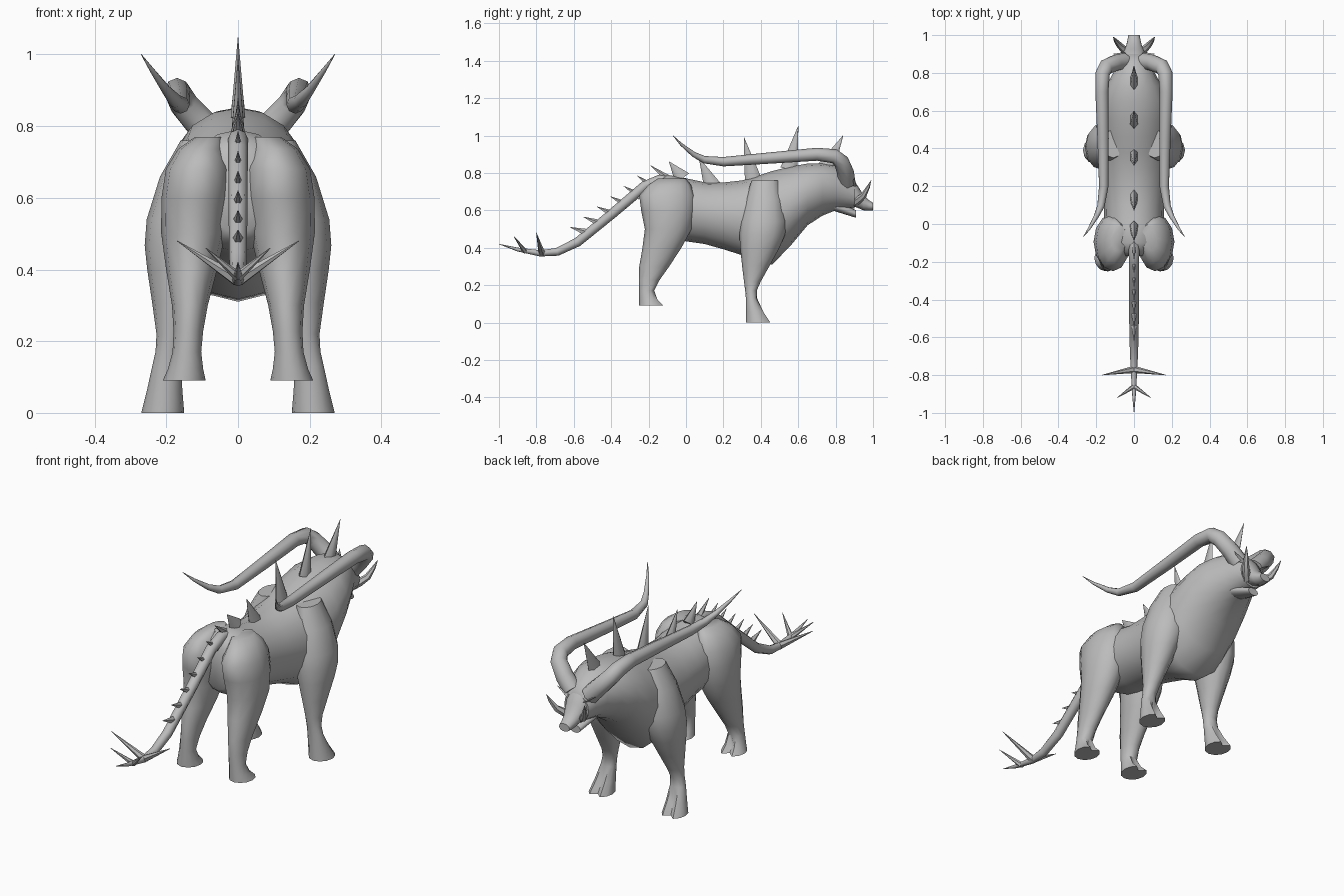
import bpy, bmesh, math
from mathutils import Vector

cube = bpy.data.objects.get("Cube")
if cube:
    bpy.data.objects.remove(cube, do_unlink=True)

grey = (.5, .5, .5, 1)
hide = bpy.data.materials.new("grey hide")
hide.use_nodes = True
hide.diffuse_color = grey
hide.node_tree.nodes["Principled BSDF"].inputs["Base Color"].default_value = grey


def smooth(keys):
    """Pass a spline through key tuples, adding one midpoint between each pair."""
    keys = [Vector(key) for key in keys]
    last = len(keys) - 1
    result = []
    for i in range(last):
        before, start, end, after = (keys[max(0, min(last, i + k))] for k in (-1, 0, 1, 2))
        result += [start, (start + end) * 9 / 16 - (before + after) / 16]
    return result + [keys[last]]


def circle(sides):
    angles = [math.tau * i / sides for i in range(sides)]
    return [(math.sin(a), math.cos(a)) for a in angles]


def loft(name, rings, mirrored=False):
    """Skin equal-sized rings of points, cap both ends."""
    bm = bmesh.new()
    loops = [[bm.verts.new(point) for point in ring] for ring in rings]
    for lower, upper in zip(loops, loops[1:]):
        for i in range(len(lower)):
            bm.faces.new((lower[i - 1], lower[i], upper[i], upper[i - 1]))
    bm.faces.new(loops[0])
    bm.faces.new(loops[-1])
    bmesh.ops.recalc_face_normals(bm, faces=bm.faces)
    mesh = bpy.data.meshes.new(name)
    bm.to_mesh(mesh)
    bm.free()
    mesh.materials.append(hide)
    obj = bpy.data.objects.new(name, mesh)
    bpy.context.collection.objects.link(obj)
    if mirrored:
        mirror = obj.modifiers.new("mirror", "MIRROR")
        mirror.use_mirror_merge = False
    bpy.ops.object.select_all(action="DESELECT")
    obj.select_set(True)
    bpy.context.view_layer.objects.active = obj
    bpy.ops.object.shade_smooth_by_angle(angle=math.radians(50))


def trunk(name, keys):
    """Rings across y from keys of (y, underside, topside, half width)."""
    rings = []
    for y, under, top, width in smooth(keys):
        middle, height = (top + under) / 2, (top - under) / 2
        rings.append([(width * s, y, middle + height * c) for s, c in circle(16)])
    loft(name, rings)


def leg(name, hip_x, foot_x, keys):
    """Rings across z from keys of (z, half width, back, front); the foot is cloven."""
    rings = []
    sections = smooth(keys)
    for i, (z, width, back, front) in enumerate(sections):
        x = hip_x + (foot_x - hip_x) * math.sqrt(i / (len(sections) - 1))
        middle, depth = (back + front) / 2, (front - back) / 2
        ring = [Vector((x + width * s, middle + depth * c, z)) for s, c in circle(12)]
        if i >= len(sections) - 2:
            ring[0].y -= depth / 2
        rings.append(ring)
    loft(name, rings, mirrored=True)


def tube(name, path, radius, power=1, sides=6, mirrored=False, squash=1):
    """Sweep a circle along a path to a point; a higher power keeps it thick for longer."""
    points = [Vector(point) for point in path]
    last = len(points) - 1
    rings = []
    for i, point in enumerate(points):
        along = (points[min(i + 1, last)] - points[max(i - 1, 0)]).normalized()
        side = Vector((0, 0, 1)) if abs(along.x) > .7 else Vector((1, 0, 0))
        side = (side - along * side.dot(along)).normalized()
        across = along.cross(side)
        size = radius * (1 - (i / last) ** power) + .001
        rings.append([point + (side * s * squash + across * c) * size
                      for s, c in circle(sides)])
    loft(name, rings, mirrored)


# Torso and head
trunk("body", [
    (-.17, .5, .73, .08), (-.1, .45, .79, .15), (.1, .42, .75, .16), (.3, .36, .76, .18),
    (.46, .31, .81, .2), (.65, .52, .85, .18), (.8, .6, .84, .11), (.9, .61, .76, .07)])
trunk("muzzle", [
    (.84, .62, .81, .07), (.9, .62, .76, .06), (.95, .6, .68, .04), (1, .6, .64, .03)])
trunk("lower_jaw", [(.78, .6, .66, .06), (.91, .56, .6, .03)])

# Legs with cloven feet
leg("hind_leg", .08, .15, [
    (.77, .04, -.15, 0), (.68, .09, -.25, .05), (.5, .09, -.22, .03),
    (.3, .05, -.25, -.09), (.17, .04, -.25, -.17), (.09, .06, -.25, -.11)])
leg("front_leg", .11, .21, [
    (.76, .05, .35, .5), (.54, .1, .29, .54), (.4, .08, .29, .5),
    (.22, .04, .31, .4), (.13, .04, .32, .38), (0, .06, .32, .46)])

# Sweeping horns, tusks and brow plates
horn_path = smooth([
    (.05, .86, .75), (.15, .83, .86), (.17, .7, .9), (.16, .2, .86), (.2, .04, .9), (.27, -.07, 1)])
tube("horn", horn_path, radius=.045, power=1.5, sides=8, mirrored=True)
tusk_path = smooth([(.03, .9, .64), (.08, .95, .68), (.11, .99, .76)])
tube("tusk", tusk_path, radius=.02, power=2, mirrored=True)
tube("brow_plate", [(.05, .89, .73), (.11, .9, .77)], radius=.02, sides=4, mirrored=True, squash=.4)

# Spikes along the back, from base (y, z) to tip (y, z)
back_spikes = [
    ((.75, .83), (.84, 1)), ((.55, .82), (.6, 1.05)), ((.36, .76), (.31, .99)),
    ((.14, .73), (.07, .88)), ((-.02, .77), (-.09, .86))]
for number, (base, tip) in enumerate(back_spikes, start=1):
    tube(f"back_spike_{number}", [(0, *base), (0, *tip)], radius=.045, squash=.5)

# Tail
tail_path = smooth([
    (0, -.1, .76), (0, -.22, .73), (0, -.58, .43), (0, -.78, .37), (0, -1, .42)])
tube("tail", tail_path, radius=.027, power=3, sides=8)

# Row of small spikes down the tail, flattening towards its end
first_base, last_base = Vector((0, -.1, .77)), Vector((0, -.53, .48))
spike_count = 7
for i in range(spike_count):
    along = i / (spike_count - 1)
    base = first_base.lerp(last_base, along)
    tip = base + Vector((0, -.09, .07 - .04 * along))
    tube(f"tail_spike_{i + 1}", [base, tip], radius=.02, sides=5, squash=.8)

# Paired barbs at the tail end
tube("large_barb", [(0, -.77, .37), (.17, -.8, .48)], radius=.018, mirrored=True)
tube("small_barb", [(0, -.86, .38), (.09, -.92, .46)], radius=.013, mirrored=True)
